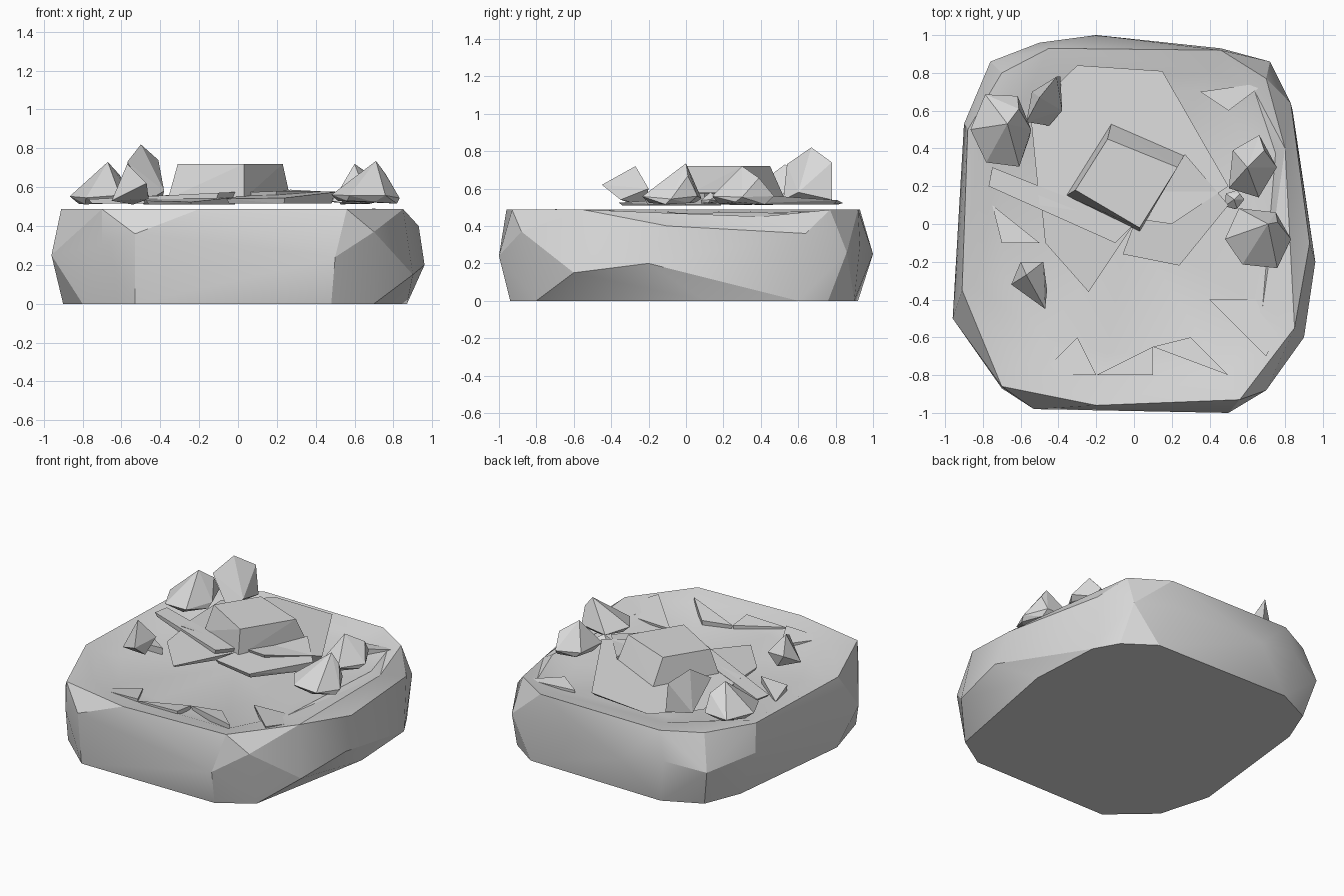
import bpy
import bmesh
import random
from math import cos, sin, pi, radians
from mathutils import Vector

random.seed(4)
cube = bpy.data.objects.get("Cube")
if cube:
    bpy.data.objects.remove(cube, do_unlink=True)

# Single stone colour
stone = bpy.data.materials.new("grey_stone")
stone.use_nodes = True
shade = (0.7, 0.7, 0.7, 1)
stone.diffuse_color = shade
stone.node_tree.nodes["Principled BSDF"].inputs["Base Color"].default_value = shade


def jitter(amount):
    return random.uniform(-amount, amount)


def hull_mesh(points):
    """Convex faceted solid around the given points."""
    bm = bmesh.new()
    for point in points:
        bm.verts.new(point)
    bmesh.ops.convex_hull(bm, input=bm.verts[:])
    loose = [v for v in bm.verts if not v.link_faces]
    bmesh.ops.delete(bm, geom=loose, context="VERTS")
    bmesh.ops.recalc_face_normals(bm, faces=bm.faces[:])
    return bm


def finish(bm, name):
    """Turn the working mesh into a coloured object."""
    mesh = bpy.data.meshes.new(name)
    bm.to_mesh(mesh)
    bm.free()
    mesh.materials.append(stone)
    obj = bpy.data.objects.new(name, mesh)
    bpy.context.collection.objects.link(obj)
    return obj


def level(outline, height):
    """Lift a flat outline to one height."""
    return [(x, y, height) for x, y in outline]


def rock(name, centre, radii, lean, low, high, sides=5):
    """Pointed loose stone: small foot, wider waist, shoulder and leaning peak."""
    middle = Vector((*centre, low))
    peak = Vector((*lean, high - low))
    points = [middle + peak]
    for rise, spread in ((0, 0.8), (0.15, 1)):
        for i in range(sides):
            angle = 2 * pi * (i + spread) / sides
            reach = spread * random.uniform(0.85, 1.05)
            points.append(middle + Vector((radii[0] * cos(angle) * reach,
                                           radii[1] * sin(angle) * reach,
                                           rise * peak.z + abs(jitter(0.02)))))
    points.append(middle + Vector((radii[0] / 2, radii[1] / 2, peak.z * 0.7)))
    finish(hull_mesh(points), name)


def slab(name, outline, low, high, tilt_x=0.03, tilt_y=0.0):
    """Thin broken plate with a tilted top and a narrower underside."""
    middle = sum((Vector(p) for p in outline), Vector((0, 0))) / len(outline)
    points = []
    for corner in outline:
        away = Vector(corner) - middle
        points.append((*corner, high + tilt_x * away.x + tilt_y * away.y))
        points.append((*(middle + away * 0.94), low))
    finish(hull_mesh(points), name)


# Boulder base: underside, bulging belt and rim
RIM = 0.487
underside = [(0.87, 0.1), (0.84, 0.6), (0.75, 0.76), (0.55, 0.9), (-0.45, 0.92),
             (-0.7, 0.8), (-0.8, 0.55), (-0.9, -0.35), (-0.8, -0.7),
             (-0.53, -0.94), (0.48, -0.94), (0.7, -0.8)]
belt = [(-0.2, 1, 0.25), (-0.5, 0.96, 0.3), (-0.76, 0.86, 0.25), (-0.9, 0.53, 0.3),
        (-0.96, -0.5, 0.25), (-0.7, -0.87, 0.3), (-0.53, -0.98, 0.36),
        (0.5, -1, 0.24), (0.7, -0.88, 0.37), (0.9, -0.6, 0.15), (0.96, -0.2, 0.2),
        (0.93, -0.1, 0.4), (0.83, 0.64, 0.36), (0.72, 0.86, 0.26), (0.46, 0.93, 0.3)]
rim = [(-0.45, 0.93), (0.46, 0.92), (0.7, 0.77), (0.8, 0.4), (0.85, -0.55),
       (0.56, -0.93), (-0.2, -0.96), (-0.7, -0.86), (-0.91, -0.35), (-0.88, 0.5),
       (-0.7, 0.8)]
bm = hull_mesh(level(underside, 0) + belt + level(rim, RIM))


def flat_faces(height):
    return [f for f in bm.faces if all(abs(v.co.z - height) < 0.001 for v in f.verts)]


bmesh.ops.dissolve_faces(bm, faces=flat_faces(0))
top = bmesh.ops.dissolve_faces(bm, faces=flat_faces(RIM))["region"][0]

# Shallow hollow: a jagged ledge stepping down to the floor
for low, inner in ((0.465, 0.87), (0.43, 0.82)):
    top = bmesh.ops.extrude_discrete_faces(bm, faces=[top])["faces"][0]
    for v in top.verts:
        reach = inner + jitter(0.08)
        v.co = (v.co.x * reach, v.co.y * reach, low + jitter(0.015))
bmesh.ops.poke(bm, faces=[top])

# Worn dip in the rim on the left side
for v in bm.verts:
    if v.co.z > RIM - 0.01 and v.co.x > 0.7 and 0 < v.co.y < 0.6:
        v.co.z = 0.45
bmesh.ops.triangulate(bm, faces=[f for f in bm.faces if len(f.verts) == 4])
bmesh.ops.recalc_face_normals(bm, faces=bm.faces[:])
base = finish(bm, "boulder_base")
base.select_set(True)
bpy.context.view_layer.objects.active = base
bpy.ops.object.shade_smooth_by_angle(angle=radians(20))

# Chips lying along the rim
chips = {
    "front_left_chip": [(-0.5, -0.8), (-0.3, -0.6), (-0.2, -0.8)],
    "front_chip": [(-0.2, -0.8), (0.1, -0.65), (0.1, -0.8)],
    "front_right_chip": [(0.1, -0.65), (0.3, -0.6), (0.5, -0.8)],
    "right_chip": [(0.4, -0.4), (0.7, -0.4), (0.8, -0.5), (0.7, -0.7)],
    "left_chip": [(-0.75, 0.1), (-0.5, -0.1), (-0.7, -0.1)],
    "back_chip": [(0.35, 0.7), (0.5, 0.6), (0.7, 0.75)],
}
for name, outline in chips.items():
    slab(name, outline, 0.42, 0.465, tilt_y=-0.12)

# Broken floor plates under the block
slab("main_plate", [(-0.3, 0.84), (0.15, 0.81), (0.5, 0.2), (0.2, 0),
                    (-0.5, 0.1), (-0.55, 0.6)], 0.515, 0.55, tilt_y=-0.05)
slab("left_plate", [(-0.77, 0.2), (-0.75, 0.3), (0, 0), (-0.1, -0.1), (-0.5, 0.1)],
     0.515, 0.555, tilt_x=0.05)
slab("front_plate", [(-0.5, 0.2), (-0.47, -0.1), (-0.34, -0.12), (-0.24, -0.36),
                     (0, 0), (-0.1, 0.2)], 0.51, 0.54, tilt_y=0.05)
slab("right_plate", [(-0.06, -0.16), (0.24, -0.22), (0.5, 0.1), (0.27, 0.37), (0, 0)],
     0.515, 0.56, tilt_y=0.07)

# Raised central block, its back sides sloping inward
foot = [(-0.36, 0.15), (-0.12, 0.53), (0.27, 0.37), (0.03, -0.04)]
crown = [(-0.31, 0.18), (-0.14, 0.45), (0.23, 0.3), (0.03, -0.02)]
finish(hull_mesh(level(foot, 0.54) + level(crown, 0.72)), "central_block")

# Loose rocks: two blunt ones, then the pointed ones
blunt_rocks = {
    "tall_rock": [(-0.5, 0.67, 0.82), (-0.41, 0.78, 0.74), (-0.57, 0.54, 0.73),
                  (-0.38, 0.6, 0.58), (-0.45, 0.52, 0.54), (-0.39, 0.78, 0.54),
                  (-0.54, 0.7, 0.54)],
    "front_left_rock": [(-0.57, -0.27, 0.72), (-0.47, -0.45, 0.62), (-0.65, -0.32, 0.53),
                        (-0.6, -0.2, 0.6), (-0.48, -0.2, 0.6), (-0.46, -0.35, 0.54),
                        (-0.54, -0.22, 0.51)],
}
for name, points in blunt_rocks.items():
    finish(hull_mesh(points), name)
rock("back_left_rock", (-0.7, 0.5), (0.18, 0.22), (0.03, 0.03), 0.51, 0.73, sides=6)
rock("back_right_rock", (0.62, 0.3), (0.14, 0.18), (-0.02, 0), 0.51, 0.72)
rock("right_rock", (0.66, -0.08), (0.2, 0.18), (0.05, 0.08), 0.51, 0.735, sides=6)
rock("small_right_rock", (0.53, 0.13), (0.06, 0.06), (0, 0), 0.52, 0.58)
